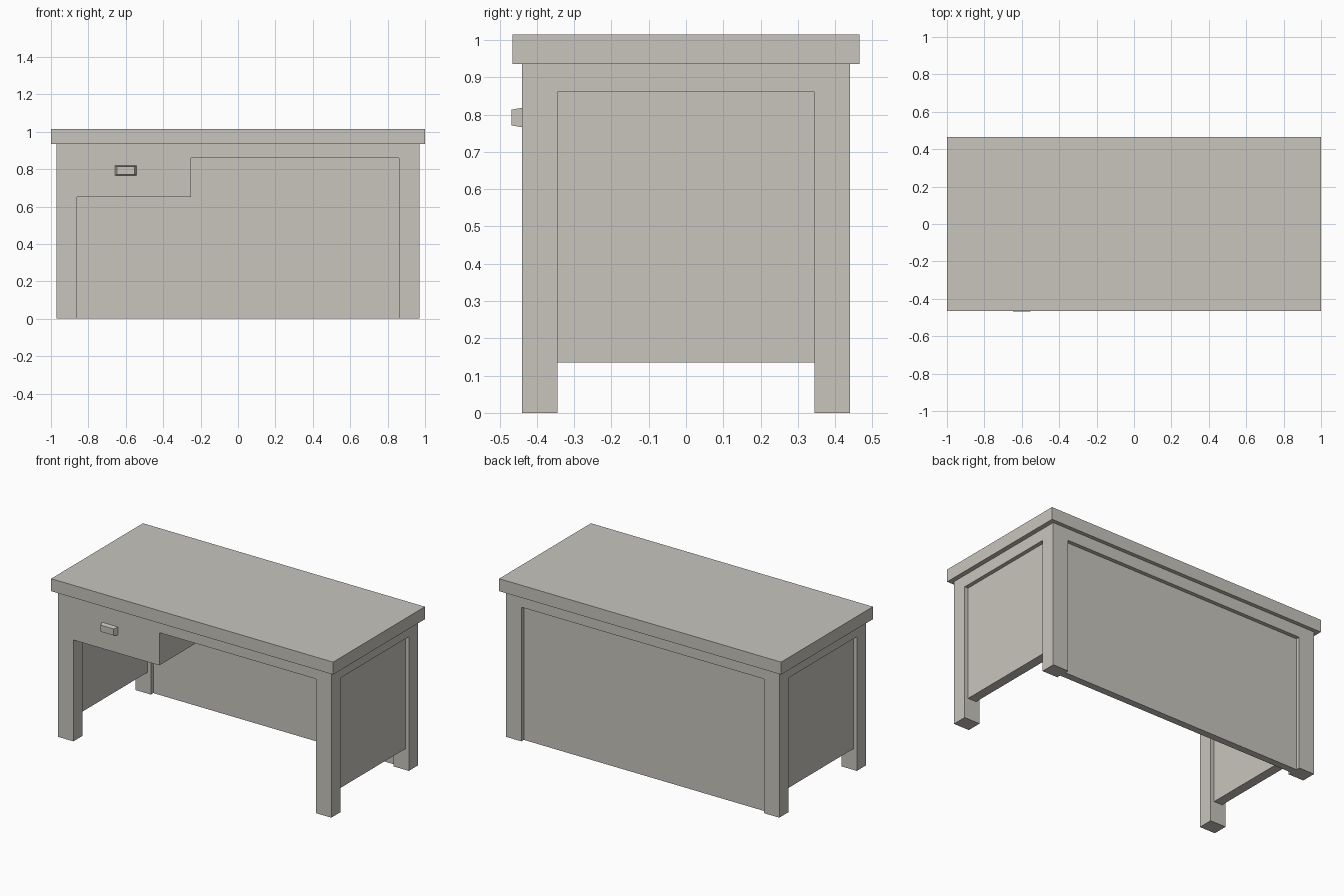
import bpy, bmesh

if "Cube" in bpy.data.objects:
    bpy.data.objects.remove(bpy.data.objects["Cube"])

grey = bpy.data.materials.new("warm_grey")
grey.diffuse_color = (0.58, 0.56, 0.51, 1)
grey.use_nodes = True
grey.node_tree.nodes["Principled BSDF"].inputs["Base Color"].default_value = grey.diffuse_color


def box(name, x, y, z):
    """Box from (min, max) ranges on each axis."""
    bm = bmesh.new()
    bmesh.ops.create_cube(bm, size=1)
    for v in bm.verts:
        v.co = [(a + b) / 2 + c * (b - a) for c, (a, b) in zip(v.co, (x, y, z))]
    me = bpy.data.meshes.new(name)
    bm.to_mesh(me)
    bm.free()
    ob = bpy.data.objects.new(name, me)
    bpy.context.collection.objects.link(ob)
    return ob


def mirrored(r, side):
    return tuple(sorted(side * v for v in r))


# Desk body: one solid block, hollowed out below
body = box("desk_body", (-0.97, 0.97), (-0.44, 0.44), (0, 0.937))
LEG_Y = (-0.345, 0.345)

cuts = [
    ((-0.25, 0.86), (-0.6, 0.37), (-0.1, 0.86)),   # knee space
    ((-0.86, -0.2), (-0.6, 0.37), (-0.1, 0.65)),   # space under the drawer
    ((-0.86, 0.86), (0.415, 0.6), (-0.1, 0.86)),   # back panel recess
]
for side, inner_top in ((1, 0.86), (-1, 0.65)):
    cuts += [
        (mirrored((0.8, 0.885), side), LEG_Y, (-0.1, inner_top)),  # inner recess
        (mirrored((0.945, 1.1), side), LEG_Y, (-0.1, 0.86)),       # outer recess
        (mirrored((0.8, 1.1), side), LEG_Y, (-0.1, 0.135)),        # gap below panel
    ]

for i, c in enumerate(cuts):
    cutter = box("cutter", *c)
    cutter.hide_render = True
    mod = body.modifiers.new("cut", 'BOOLEAN')
    mod.operation = 'DIFFERENCE'
    mod.solver = 'EXACT'
    mod.object = cutter
    deps = bpy.context.evaluated_depsgraph_get()
    result = bpy.data.meshes.new_from_object(body.evaluated_get(deps))
    body.modifiers.clear()
    body.data = result
    bpy.data.objects.remove(cutter)

# Desk top
top = box("desk_top", (-1, 1), (-0.465, 0.465), (0.935, 1.015))

# Drawer handle, tapering towards the front
handle = box("drawer_handle", (-0.66, -0.54), (-0.468, -0.435), (0.765, 0.819))
for v in handle.data.vertices:
    if v.co.y < -0.45:
        v.co.x = -0.6 + (v.co.x + 0.6) * 0.77
        v.co.z = 0.792 + (v.co.z - 0.792) * 0.78

for ob in (body, top, handle):
    ob.data.materials.clear()
    ob.data.materials.append(grey)
    for p in ob.data.polygons:
        p.material_index = 0
